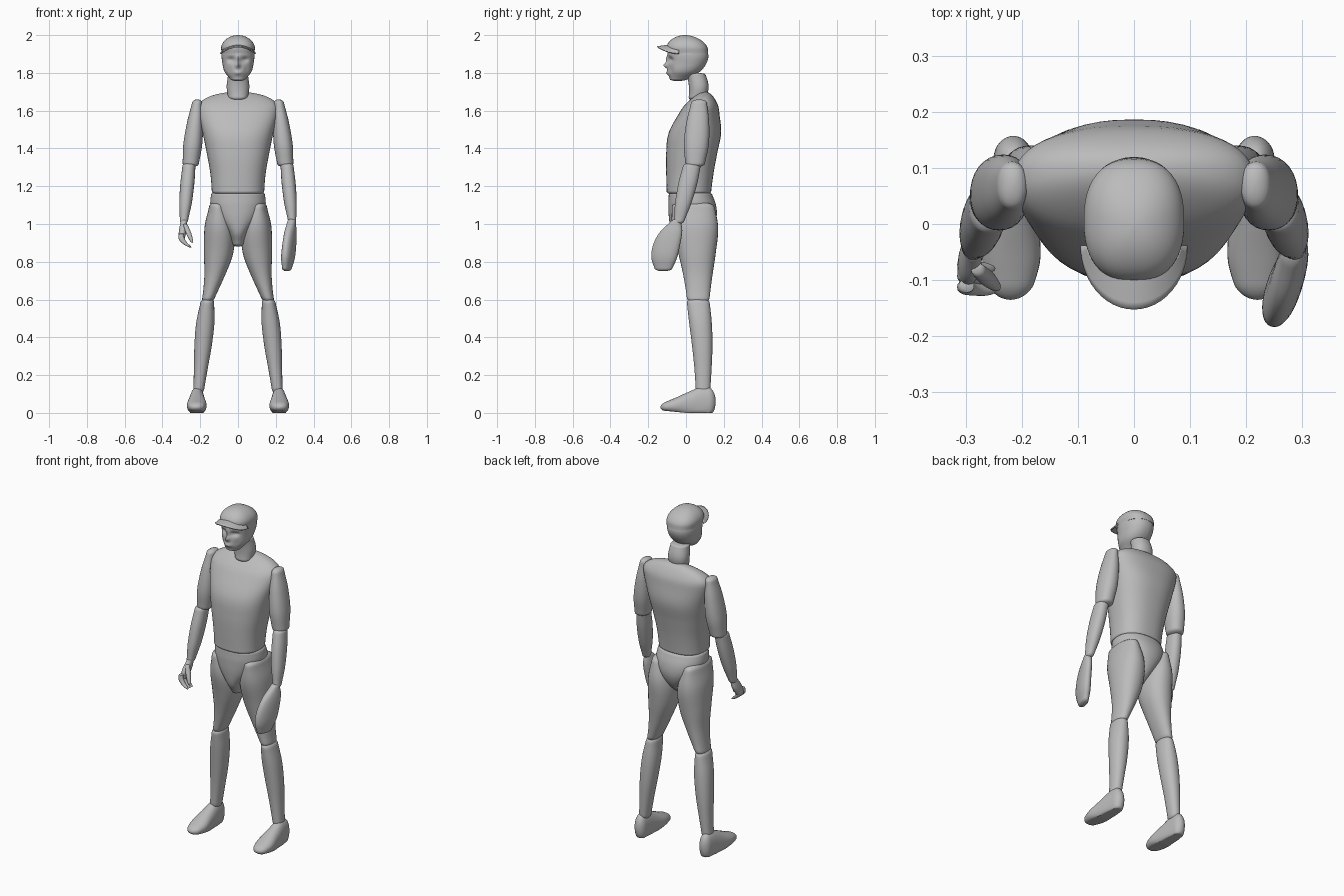
import bpy
import bmesh
from math import sin, cos, pi, exp, sqrt, copysign, radians
from mathutils import Vector

cube = bpy.data.objects.get("Cube")
if cube:
    bpy.data.objects.remove(cube)

COLOUR = (0.5, 0.5, 0.5, 1)
grey = bpy.data.materials.new("matte grey")
grey.use_nodes = True
grey.diffuse_color = COLOUR
grey.node_tree.nodes["Principled BSDF"].inputs["Base Color"].default_value = COLOUR


def finish(name, bm):
    """Turn the bmesh into a smooth shaded object."""
    bmesh.ops.recalc_face_normals(bm, faces=bm.faces)
    mesh = bpy.data.meshes.new(name)
    bm.to_mesh(mesh)
    bm.free()
    ob = bpy.data.objects.new(name, mesh)
    bpy.context.collection.objects.link(ob)
    mesh.materials.append(grey)
    bpy.ops.object.select_all(action='DESELECT')
    ob.select_set(True)
    bpy.context.view_layer.objects.active = ob
    bpy.ops.object.shade_smooth_by_angle(angle=radians(50))
    return ob


def spline(values, t):
    """Smooth curve through evenly spaced values, t from start to end."""
    last = len(values) - 1
    i = min(int(t * last), last - 1)
    f = t * last - i
    b, c = values[i], values[i + 1]
    a = values[i - 1] if i > 0 else b
    d = values[i + 2] if i + 2 <= last else c
    into, out = (c - a) / 2, (d - b) / 2
    bend = 3 * (c - b) - 2 * into - out
    twist = 2 * (b - c) + into + out
    return b + f * (into + f * (bend + f * twist))


def dome(gap, length):
    """Shrink factor that rounds off an end."""
    if gap >= length:
        return 1
    return max(sqrt(1 - (1 - gap / length) ** 2), .05)


def limb(name, start, end, width, depth, bow=(0, 0, 0), round_start=.05, round_end=.05,
         power=2.2, across="y", side=1, turn=0, segments=32, rings=32, shape=None):
    """Rounded body along a bowed line; width and depth are evenly spaced half sizes."""
    start, end, bow = Vector(start), Vector(end), Vector(bow)
    width_axis = Vector((cos(turn), sin(turn), 0))
    depth_axis = Vector((-sin(turn), cos(turn), 0)) if across == "y" else Vector((0, 0, 1))
    bm = bmesh.new()
    previous = None
    for k in range(rings + 1):
        t = (1 - cos(pi * k / rings)) / 2
        centre = start.lerp(end, t) + bow * sin(pi * t)
        scale = dome(t, round_start) * dome(1 - t, round_end)
        ring = []
        for i in range(segments):
            c, s = cos(2 * pi * i / segments), sin(2 * pi * i / segments)
            u = copysign(abs(c) ** (2 / power), c) * scale * spline(width, t)
            v = copysign(abs(s) ** (2 / power), s) * scale * spline(depth, t)
            point = centre + width_axis * u + depth_axis * v
            if shape:
                shape(point)
            point.x *= side
            ring.append(bm.verts.new(point))
        if previous:
            for i in range(segments):
                j = (i + 1) % segments
                bm.faces.new((previous[i], previous[j], ring[j], ring[i]))
        else:
            bm.faces.new(ring)
        previous = ring
    bm.faces.new(previous)
    return finish(name, bm)


# Trunk
limb("torso", start=(0, .015, 1.155), end=(0, .1, 1.7), bow=(0, -.02, 0),
     width=(.138, .146, .165, .187, .212, .215), depth=(.117, .125, .135, .139, .105, .065),
     round_start=.02, round_end=.16, power=2.4, segments=48, rings=40)
limb("pelvis", start=(0, .02, 1.175), end=(0, 0, .88), bow=(0, .025, 0),
     width=(.14, .146, .115, .055, .025), depth=(.112, .126, .125, .1, .04), segments=48)
limb("neck", start=(0, .055, 1.65), end=(0, .05, 1.8), bow=(0, .015, 0),
     width=(.05, .06, .052), depth=(.045, .052, .05), round_start=.15)


# Head, with sockets, nose and lips pressed into its front
def press_face(point):
    if point.y > -.03:
        return
    x, z = abs(point.x), point.z

    def spot(across, height, wide, tall):
        return exp(-((x - across) / wide) ** 2 - ((z - height) / tall) ** 2)

    sockets = spot(.037, 1.87, .02, .014)
    cheeks = spot(.045, 1.81, .016, .025)
    nose_tip = spot(0, 1.84, .011, .014)
    nose_bridge = spot(0, 1.87, .008, .02)
    lips = spot(0, 1.8, .018, .01)
    point.y += .016 * sockets + .007 * cheeks - .024 * nose_tip - .012 * nose_bridge - .008 * lips


limb("head", start=(0, -.045, 1.757), end=(0, 0, 1.95), bow=(0, .03, 0),
     width=(.036, .071, .083, .087, .075), depth=(.042, .085, .102, .107, .09),
     segments=72, rings=48, shape=press_face)

# Cap
limb("cap_crown", start=(0, .011, 1.9), end=(0, -.005, 2), width=(.086, .09, .09, .088),
     depth=(.107, .109, .106, .1), round_start=.02, round_end=.75, power=2.4, segments=48)

# Brim: half an oval bent down at its sides
bm = bmesh.new()
COLUMNS, ROWS = 24, 5
previous = None
for r in range(ROWS + 1):
    f = r / ROWS
    row = []
    for i in range(COLUMNS + 1):
        angle = pi * i / COLUMNS
        x = cos(angle) * (.08 + .013 * f)
        y = -.038 - sin(angle) * (.05 + .064 * f)
        row.append(bm.verts.new((x, y, 1.946 - .008 * f - 4.2 * x * x)))
    if previous:
        for i in range(COLUMNS):
            bm.faces.new((previous[i], previous[i + 1], row[i + 1], row[i]))
    previous = row
brim = finish("cap_brim", bm)
solid = brim.modifiers.new("thickness", 'SOLIDIFY')
solid.thickness = .007
solid.offset = 0


# Flat sole with a slightly lifted toe
def press_sole(point):
    point.z = max(point.z, 0, -.1 * point.y)


# Arms and legs, the same on both sides
for side, word in ((1, "left"), (-1, "right")):
    limb(word + "_upper_arm", start=(.215, .07, 1.66), end=(.252, .047, 1.3),
         width=(.025, .042, .05, .042), depth=(.04, .06, .066, .05), side=side)
    limb(word + "_forearm", start=(.258, .035, 1.325), end=(.288, -.04, 1),
         width=(.034, .037, .033, .02), depth=(.046, .05, .043, .026), side=side)
    limb(word + "_thigh", start=(.11, .035, 1.12), end=(.165, .065, .58), bow=(-.035, .008, 0),
         width=(.04, .078, .078, .052, .03), depth=(.11, .122, .1, .075, .058), side=side)
    limb(word + "_shin", start=(.16, .062, .61), end=(.21, .09, .1), bow=(0, .01, 0),
         width=(.034, .048, .046, .036, .028), depth=(.06, .06, .054, .045, .038), side=side)
    limb(word + "_foot", start=(.22, -.135, .03), end=(.215, .157, .06), across="z",
         width=(.035, .052, .046, .038, .032), depth=(.02, .04, .065, .085, .07),
         round_start=.1, round_end=.12, side=side, shape=press_sole)

# Glove on the left hand: a flat paddle turned inward
limb("left_glove", start=(.285, -.045, 1.03), end=(.258, -.12, .75), bow=(0, -.02, 0),
     width=(.02, .027, .03, .03, .02), depth=(.02, .06, .074, .07, .045), turn=-.3)

# Bare right hand with curled fingers and a thumb
limb("right_palm", start=(.285, -.04, 1.025), end=(.3, -.09, .91),
     width=(.016, .02, .016), depth=(.022, .036, .028), round_end=.15, side=-1)
for n in range(3):
    y = -.11 + .02 * n
    limb(f"right_finger_{n + 1}", start=(.298, y, .95), end=(.25, y - .01, .875), bow=(.02, 0, 0),
         width=(.014, .016, .012), depth=(.012, .012, .009), round_end=.2,
         side=-1, segments=16, rings=16)
limb("right_thumb", start=(.28, -.08, 1), end=(.242, -.115, .9), width=(.012, .014, .008),
     depth=(.012, .014, .008), round_end=.15, side=-1, segments=16, rings=16)
